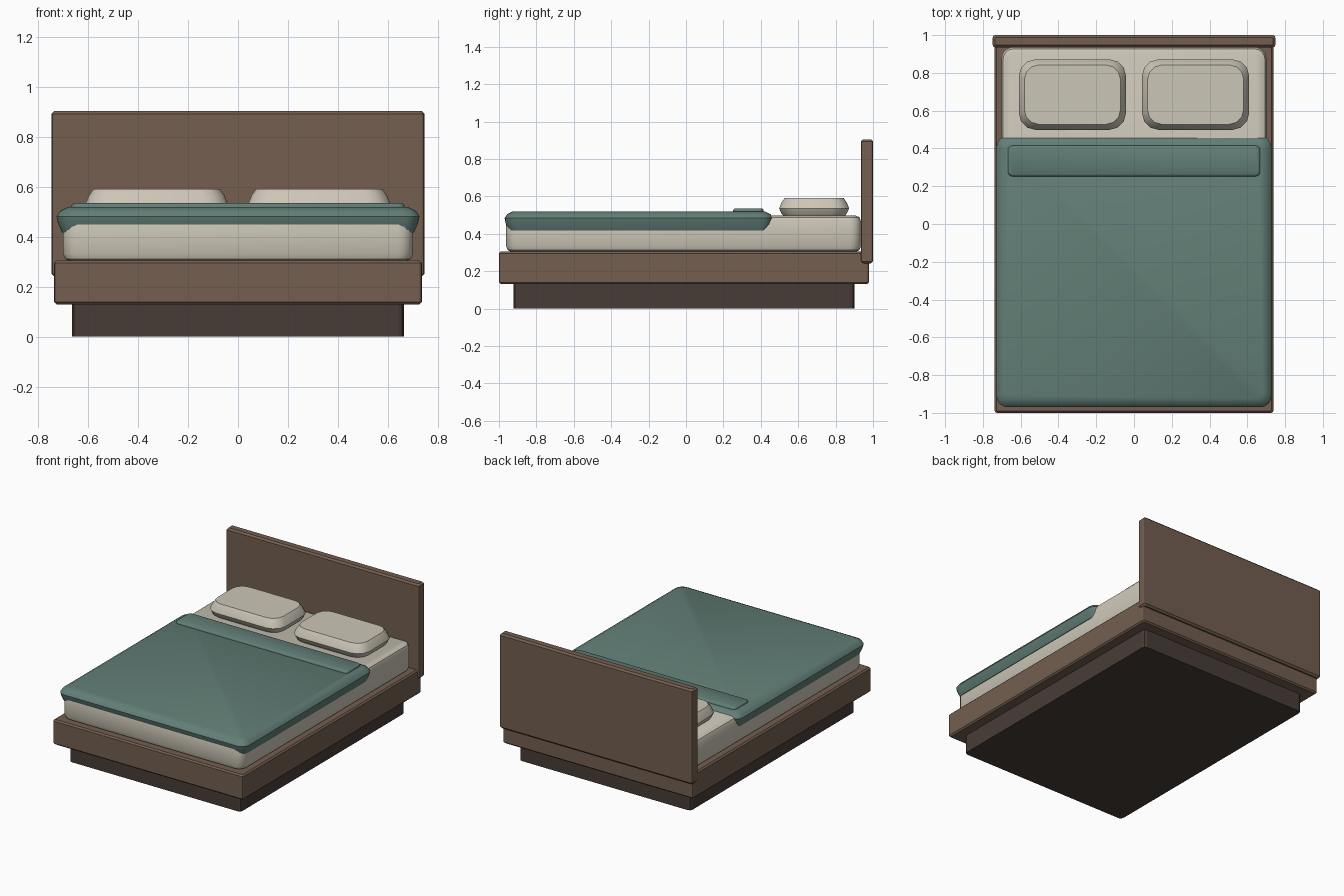
import bpy, bmesh, math

cube = bpy.data.objects.get("Cube")
if cube:
    bpy.data.objects.remove(cube, do_unlink=True)


def material(name, rgb):
    """Flat material from 0-255 display values, stored as linear."""
    lin = [((c / 255 + 0.055) / 1.055) ** 2.4 for c in rgb] + [1.0]
    mat = bpy.data.materials.new(name)
    mat.use_nodes = True
    mat.diffuse_color = lin
    mat.node_tree.nodes["Principled BSDF"].inputs["Base Color"].default_value = lin
    return mat


wood = material("brown wood", (115, 94, 79))
dark = material("dark wood", (72, 60, 54))
linen = material("cream linen", (204, 198, 183))
teal = material("teal fabric", (98, 126, 118))


def outline(x, y, radius, segs):
    """Rounded rectangle with half sizes x, y."""
    points = []
    for k, (sx, sy) in enumerate([(1, 1), (-1, 1), (-1, -1), (1, -1)]):
        for i in range(segs + 1):
            a = math.pi / 2 * (k + i / segs)
            points.append((sx * (x - radius) + radius * math.cos(a),
                           sy * (y - radius) + radius * math.sin(a)))
    return points


def slab(name, xs, ys, rings, radius, segs, mat, smooth=False):
    """Loft rounded rectangles through (inset, height) rings and cap both ends."""
    cx, cy = sum(xs) / 2, sum(ys) / 2
    hx, hy = (xs[1] - xs[0]) / 2, (ys[1] - ys[0]) / 2
    bm = bmesh.new()
    loops = []
    for inset, z in rings:
        r = max(radius - inset * 0.5, 0.004)
        loops.append([bm.verts.new((cx + px, cy + py, z))
                      for px, py in outline(hx - inset, hy - inset, r, segs)])
    n = len(loops[0])
    for low, high in zip(loops, loops[1:]):
        for i in range(n):
            j = (i + 1) % n
            bm.faces.new((low[i], low[j], high[j], high[i]))
    bm.faces.new(loops[0][::-1])
    bm.faces.new(loops[-1])
    mesh = bpy.data.meshes.new(name)
    bm.to_mesh(mesh)
    bm.free()
    mesh.materials.append(mat)
    obj = bpy.data.objects.new(name, mesh)
    bpy.context.collection.objects.link(obj)
    if smooth:
        bpy.ops.object.select_all(action="DESELECT")
        obj.select_set(True)
        bpy.context.view_layer.objects.active = obj
        bpy.ops.object.shade_smooth_by_angle(angle=math.radians(38))
    return obj


def chamfered(z0, z1, b):
    return [(b, z0), (0, z0 + b), (0, z1 - b), (b, z1)]


# Wooden structure
slab("plinth", (-0.665, 0.665), (-0.922, 0.90), [(0, 0), (0, 0.14)], 0.022, 2, dark)
slab("bed_frame", (-0.738, 0.738), (-1.0, 0.978), chamfered(0.13, 0.305, 0.01), 0.012, 2, wood)
slab("headboard", (-0.748, 0.748), (0.935, 1.0), chamfered(0.24, 0.905, 0.012), 0.012, 2, wood)

# Mattress with rolled edges
slab("mattress", (-0.702, 0.702), (-0.962, 0.936),
     [(0.03, 0.303), (0.009, 0.312), (0, 0.335), (0, 0.465), (0.009, 0.488), (0.03, 0.498)],
     0.06, 4, linen, True)

# Blanket and its folded-back band
slab("blanket", (-0.728, 0.728), (-0.97, 0.466),
     [(0.05, 0.418), (0.022, 0.418), (0.006, 0.455), (0, 0.483), (0.014, 0.504), (0.046, 0.52)],
     0.06, 4, teal, True)
slab("blanket_fold", (-0.668, 0.668), (0.252, 0.415),
     [(0, 0.51), (0, 0.525), (0.004, 0.532), (0.011, 0.536)], 0.025, 3, teal, True)

# Pair of pillows
for side, label in ((1, "left"), (-1, "right")):
    xs = sorted((side * 0.042, side * 0.61))
    slab(label + "_pillow", xs, (0.498, 0.872),
         [(0.03, 0.488), (0.012, 0.508), (0, 0.536), (0.012, 0.566), (0.03, 0.592)],
         0.09, 3, linen, True)
